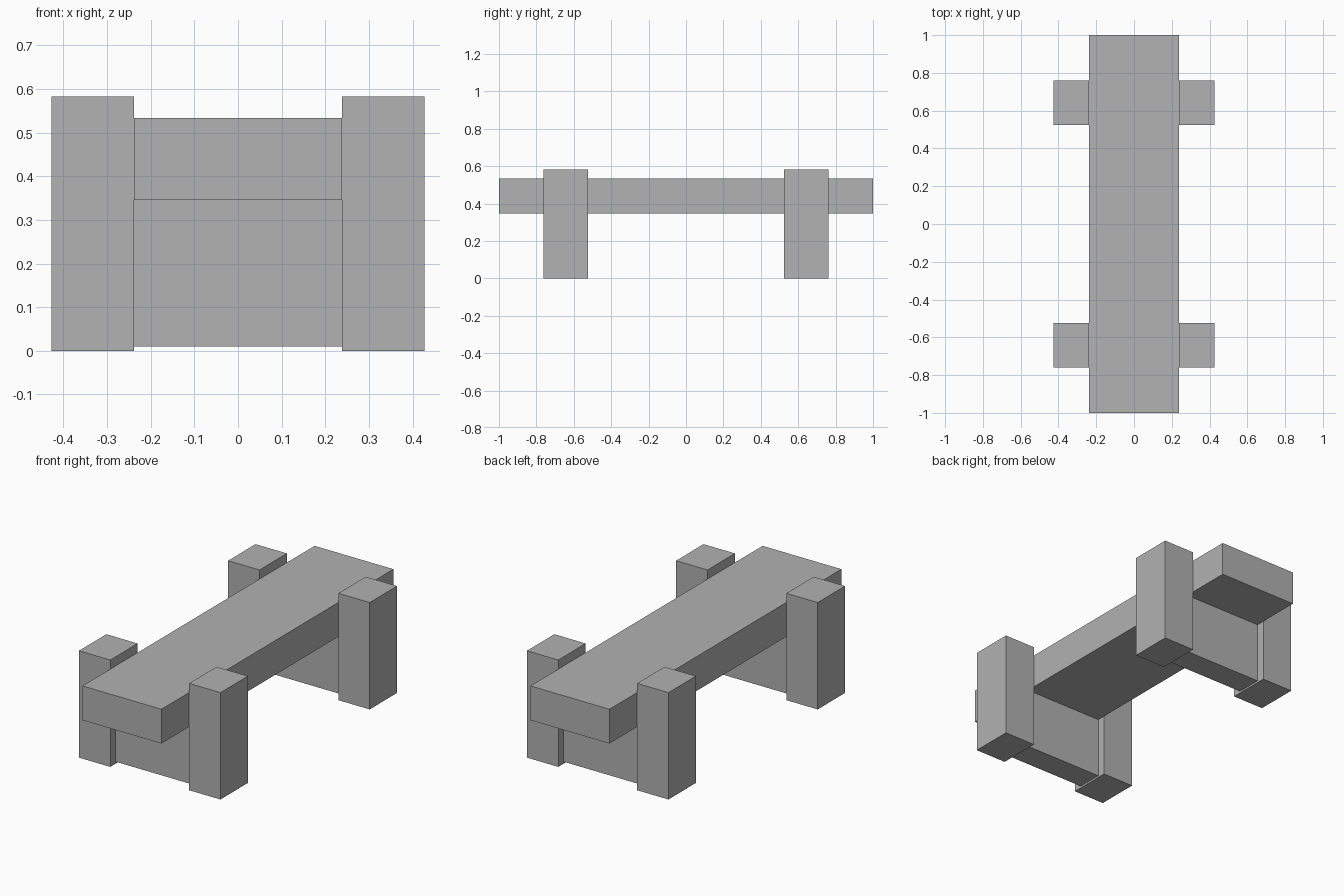
import bpy
import bmesh
from mathutils import Vector

if "Cube" in bpy.data.objects:
    bpy.data.objects.remove(bpy.data.objects["Cube"])

grey = bpy.data.materials.new("plain grey")
grey.diffuse_color = (0.445, 0.445, 0.445, 1.0)
grey.use_nodes = True
grey.node_tree.nodes["Principled BSDF"].inputs["Base Color"].default_value = grey.diffuse_color


def box(name, low, high):
    """Axis-aligned box between two opposite corners."""
    low, high = Vector(low), Vector(high)
    size, centre = high - low, (low + high) / 2
    bm = bmesh.new()
    bmesh.ops.create_cube(bm, size=1.0)
    for v in bm.verts:
        v.co = Vector(a * b for a, b in zip(v.co, size)) + centre
    mesh = bpy.data.meshes.new(name)
    bm.to_mesh(mesh)
    bm.free()
    mesh.materials.append(grey)
    obj = bpy.data.objects.new(name, mesh)
    bpy.context.collection.objects.link(obj)
    return obj


HALF_WIDTH = 0.238               # half width of the beam
BEAM_LOW, BEAM_HIGH = 0.346, 0.533
LEG_OUT, LEG_TOP = 0.427, 0.583
LEG_Y, LEG_HALF_DEPTH = 0.643, 0.118
PANEL_HALF_DEPTH = 0.071

# Long top beam
box("top_beam", (-HALF_WIDTH, -1, BEAM_LOW), (HALF_WIDTH, 1, BEAM_HIGH))

for end, sy in (("front", -1), ("back", 1)):
    y = sy * LEG_Y
    # Recessed panel joining the two legs under the beam
    box(end + "_panel", (-HALF_WIDTH, y - PANEL_HALF_DEPTH, 0.01),
        (HALF_WIDTH, y + PANEL_HALF_DEPTH, BEAM_LOW))
    # Legs flanking the beam
    for side, sx in (("left", -1), ("right", 1)):
        x0, x1 = sorted((sx * HALF_WIDTH, sx * LEG_OUT))
        box(end + "_" + side + "_leg", (x0, y - LEG_HALF_DEPTH, 0),
            (x1, y + LEG_HALF_DEPTH, LEG_TOP))
